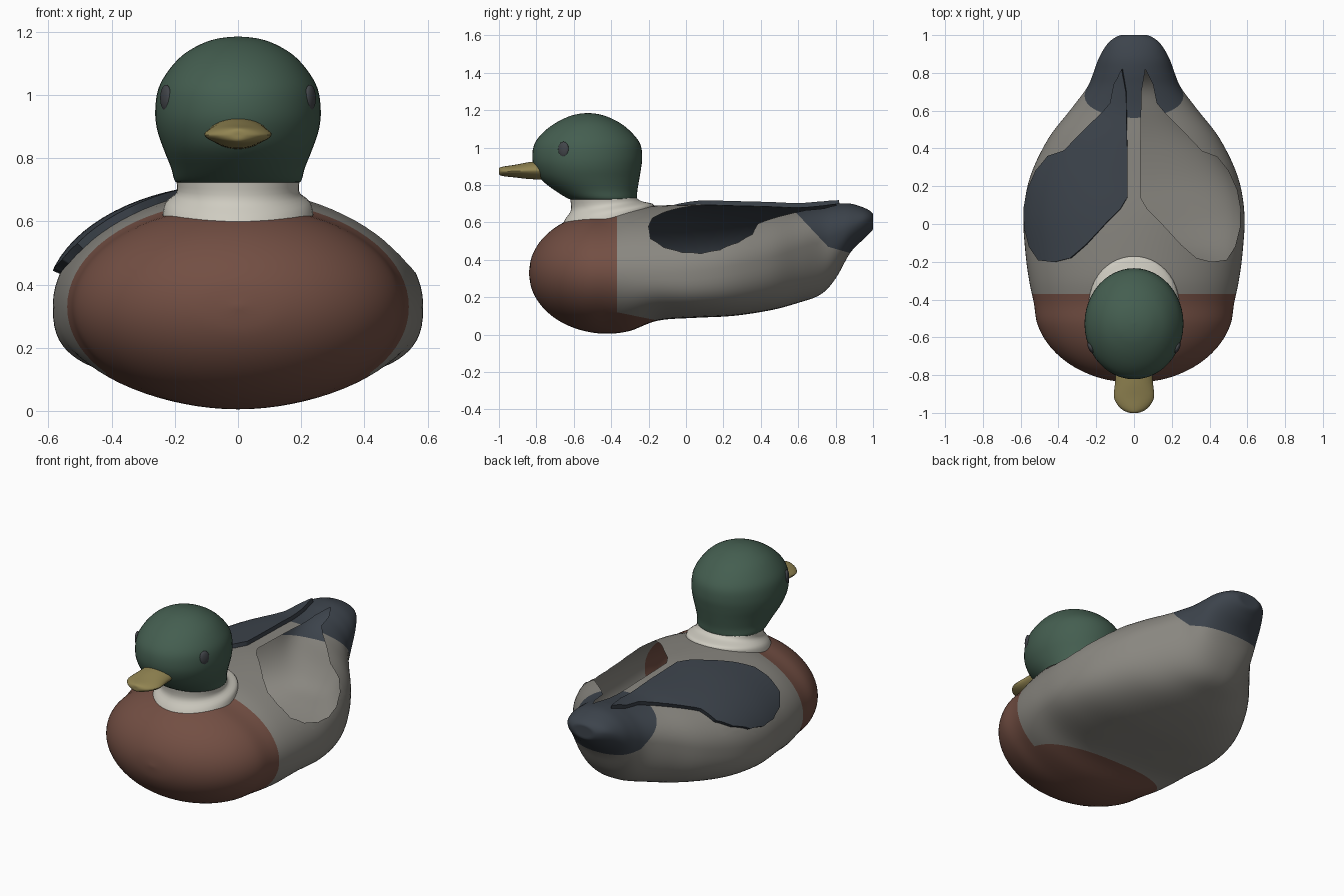
import bpy, bmesh, math
from mathutils import Vector, Matrix
from mathutils.geometry import intersect_point_line

if "Cube" in bpy.data.objects:
    bpy.data.objects.remove(bpy.data.objects["Cube"])


def material(name, rgb):
    m = bpy.data.materials.new(name)
    m.use_nodes = True
    m.diffuse_color = (*rgb, 1)
    bsdf = m.node_tree.nodes["Principled BSDF"]
    bsdf.inputs["Base Color"].default_value = (*rgb, 1)
    bsdf.inputs["Roughness"].default_value = 0.7
    return m


GREY = material("warm grey", (0.25, 0.24, 0.215))
BROWN = material("chestnut brown", (0.17, 0.077, 0.056))
SLATE = material("dark slate", (0.046, 0.057, 0.072))
GREEN = material("bottle green", (0.058, 0.112, 0.08))
CREAM = material("cream white", (0.62, 0.6, 0.53))
GOLD = material("olive gold", (0.29, 0.235, 0.085))
EYE = material("eye charcoal", (0.055, 0.06, 0.068))


def add_object(name, bm, mats, angle=40):
    me = bpy.data.meshes.new(name)
    bm.to_mesh(me)
    bm.free()
    for m in mats:
        me.materials.append(m)
    ob = bpy.data.objects.new(name, me)
    bpy.context.collection.objects.link(ob)
    smooth(ob, angle)
    return ob


def smooth(ob, angle=40):
    bpy.ops.object.select_all(action='DESELECT')
    ob.select_set(True)
    bpy.context.view_layer.objects.active = ob
    bpy.ops.object.shade_smooth_by_angle(angle=math.radians(angle))


def catmull(rows, steps):
    """Smoothly subdivide a list of section rows."""
    out = []
    for i in range(len(rows) - 1):
        quad = [rows[max(i - 1, 0)], rows[i], rows[i + 1], rows[min(i + 2, len(rows) - 1)]]
        for k in range(steps):
            t = k / steps
            out.append([b + 0.5 * t * (c - a + t * (2 * a - 5 * b + 4 * c - d + t * (3 * (b - c) + d - a)))
                        for a, b, c, d in zip(*quad)])
    return out + [rows[-1]]


def skin(rings, closed):
    """Bridge rings of points into quads."""
    bm = bmesh.new()
    vs = [[bm.verts.new(p) for p in ring] for ring in rings]
    n = len(vs[0])
    for a, b in zip(vs, vs[1:]):
        for i in range(n if closed else n - 1):
            j = (i + 1) % n
            bm.faces.new((a[i], a[j], b[j], b[i]))
    bmesh.ops.remove_doubles(bm, verts=bm.verts, dist=1e-5)
    bmesh.ops.recalc_face_normals(bm, faces=bm.faces)
    return bm


def spow(v, e):
    return math.copysign(abs(v) ** e, v)


# Body half: sections of y, half width, bottom, middle, top, belly squareness
sections = []
for deg in range(0, 90, 15):
    s, c = math.sin(math.radians(deg)), math.cos(math.radians(deg))
    sections.append((-0.42 - 0.42 * c, 0.53 * s, 0.33 - 0.325 * s, 0.33, 0.33 + 0.325 * s, 2))
sections += [
    (-0.42, 0.53, 0.005, 0.33, 0.655, 2), (-0.30, 0.555, 0.02, 0.33, 0.68, 2.2),
    (-0.15, 0.575, 0.075, 0.33, 0.69, 2.6), (0.05, 0.585, 0.09, 0.34, 0.695, 3),
    (0.25, 0.55, 0.10, 0.37, 0.69, 3), (0.45, 0.455, 0.13, 0.41, 0.685, 2.8),
    (0.60, 0.34, 0.17, 0.46, 0.68, 2.6), (0.72, 0.25, 0.215, 0.5, 0.69, 2.4),
    (0.80, 0.215, 0.30, 0.53, 0.70, 2.2), (0.88, 0.185, 0.44, 0.57, 0.70, 2),
    (0.96, 0.135, 0.52, 0.61, 0.675, 2), (1.0, 0.07, 0.565, 0.61, 0.645, 2),
    (1.0, 0, 0.61, 0.61, 0.61, 2)]


def body_ring(row):
    y, w, zb, zm, zt, n = row
    ring = []
    for i in range(41):
        a = math.pi * (i / 40 - 0.5)
        e = 2 / n if a < 0 else 1
        x = max(w, 0) * abs(math.cos(a)) ** e if 0 < i < 40 else 0
        ring.append((x, min(y, 1), zm + (zt - zm if a > 0 else zm - zb) * spow(math.sin(a), e)))
    return ring


half = skin([body_ring(r) for r in catmull(sections, 5)], False)
if max(half.faces, key=lambda f: f.calc_center_median().x).normal.x < 0:
    bmesh.ops.reverse_faces(half, faces=half.faces)


def cut(bm, point, normal, keep):
    """Score a plane into the faces that pass the test."""
    faces = [f for f in bm.faces if keep(f.calc_center_median(), f.normal)]
    geom = set(faces) | {e for f in faces for e in f.edges} | {v for f in faces for v in f.verts}
    bmesh.ops.bisect_plane(bm, geom=list(geom), dist=1e-5, plane_co=point, plane_no=normal)


# Colour borders scored into the body
BREAST = (Vector((0, -0.37, 0)), Vector((0, 1, 0)))
BELLY = (Vector((0, -0.15, 0.075)), Vector((0, 0.045, 0.22)))
TAIL = (Vector((0, 0.76, 0.47)), Vector((0, 0.17, 0.16)))
VENT = (Vector((0, 0.76, 0.47)), Vector((0, 0.04, 0.14)))
cut(half, *BREAST, lambda c, n: c.y < -0.2)
cut(half, *BELLY, lambda c, n: -0.45 < c.y < 0 and c.z < 0.25)
cut(half, *TAIL, lambda c, n: c.y > 0.4)
cut(half, *VENT, lambda c, n: c.y > 0.6)

# Wing outline seen from above
outline = [Vector(p) for p in (
    (0.06, 0.82), (0.04, 0.7), (0.035, 0.4), (0.035, 0.14), (0.07, 0.08), (0.14, 0.01),
    (0.25, -0.11), (0.33, -0.18), (0.41, -0.2), (0.49, -0.19), (0.535, -0.12), (0.56, -0.02),
    (0.563, 0.08), (0.545, 0.18), (0.5, 0.28), (0.44, 0.355), (0.36, 0.385), (0.27, 0.48),
    (0.17, 0.58), (0.12, 0.64), (0.1, 0.74))]
edges = list(zip(outline, outline[1:] + outline[:1]))


def near(a, b):
    def test(c, n):
        p, t = intersect_point_line(c.xy, a, b)
        q = a.lerp(b, min(max(t, 0), 1))
        return n.z > 0 and c.z > 0.36 and (c.xy - q).length < 0.05
    return test


for a, b in edges:
    d = b - a
    cut(half, (a.x, a.y, 0), (d.y, -d.x, 0), near(a, b))


def in_wing(f):
    c = f.calc_center_median()
    inside = False
    for a, b in edges:
        if (a.y > c.y) != (b.y > c.y) and c.x < a.x + (c.y - a.y) * (b.x - a.x) / (b.y - a.y):
            inside = not inside
    return inside and f.normal.z > 0 and c.z > 0.36


def ahead(c, plane):
    return (c - plane[0]).dot(plane[1]) > 0


# Body shell, open where the wings sit
body = half.copy()
bmesh.ops.delete(body, geom=[f for f in body.faces if in_wing(f)], context='FACES')
bmesh.ops.mirror(body, geom=body.verts[:] + body.edges[:] + body.faces[:],
                 matrix=Matrix.Identity(4), merge_dist=1e-4, axis='X')
bmesh.ops.recalc_face_normals(body, faces=body.faces)
for f in body.faces:
    c = f.calc_center_median()
    if not ahead(c, BREAST) or (c.y < 0 and not ahead(c, BELLY)):
        f.material_index = 1
    elif ahead(c, TAIL) and ahead(c, VENT):
        f.material_index = 2
add_object("body", body, [GREY, BROWN, SLATE], 60)

# Right wing, a raised panel over the right opening
wing = half
bmesh.ops.delete(wing, geom=[f for f in wing.faces if not in_wing(f)], context='FACES')
bmesh.ops.scale(wing, vec=(-1, 1, 1), verts=wing.verts)
bmesh.ops.reverse_faces(wing, faces=wing.faces)
wing_ob = add_object("right_wing", wing, [SLATE])
solid = wing_ob.modifiers.new("thickness", 'SOLIDIFY')
solid.thickness = 0.025
solid.offset = 1
bpy.ops.object.modifier_apply(modifier=solid.name)
smooth(wing_ob)


def stack(rows, steps, tilt=0):
    """Rings of z, front y, back y, half width stacked upward."""
    rings = []
    for z, y0, y1, w in catmull(rows, steps):
        cy, ry = (y0 + y1) / 2, (y1 - y0) / 2
        lean = tilt * max(0, 0.73 - z)
        rings.append([(w * math.cos(a), cy + ry * math.sin(a), z + lean * math.sin(a))
                      for a in (math.tau * i / 48 for i in range(48))])
    return skin(rings, True)


# Collar and head
add_object("collar", stack([(0.61, -0.68, -0.17, 0.24), (0.655, -0.65, -0.18, 0.23),
                            (0.69, -0.615, -0.24, 0.195), (0.73, -0.62, -0.262, 0.195)], 4, 0.6), [CREAM], 60)
add_object("head", stack([
    (0.725, -0.60, -0.28, 0.17), (0.725, -0.625, -0.264, 0.198), (0.77, -0.70, -0.26, 0.212),
    (0.83, -0.775, -0.25, 0.236), (0.89, -0.81, -0.24, 0.256), (0.95, -0.822, -0.234, 0.262),
    (1.02, -0.81, -0.245, 0.252), (1.08, -0.765, -0.29, 0.218), (1.13, -0.70, -0.35, 0.17),
    (1.165, -0.63, -0.42, 0.108), (1.18, -0.575, -0.475, 0.055), (1.185, -0.525, -0.525, 0)], 4), [GREEN], 60)

# Bill: sections of y, half width, middle z, half height
bill_rows = [(-1.0, 0, 0.873, 0), (-0.998, 0.03, 0.873, 0.018), (-0.975, 0.072, 0.873, 0.026),
             (-0.92, 0.106, 0.874, 0.033), (-0.84, 0.1, 0.877, 0.045), (-0.75, 0.095, 0.88, 0.052)]
bill = skin([[(w * math.cos(a), y, z + h * spow(math.sin(a), 1.25))
              for a in (math.tau * i / 32 for i in range(32))]
             for y, w, z, h in catmull(bill_rows, 3)], True)
add_object("bill", bill, [GOLD])

# Eyes
for side, label in ((1, "left"), (-1, "right")):
    eye = bmesh.new()
    bmesh.ops.create_uvsphere(eye, u_segments=24, v_segments=12, radius=1)
    bmesh.ops.scale(eye, vec=(0.014, 0.031, 0.042), verts=eye.verts)
    place = Matrix.Translation((side * 0.228, -0.655, 0.99)) @ Matrix.Rotation(-side * 0.45, 4, 'Z')
    bmesh.ops.transform(eye, matrix=place, verts=eye.verts)
    add_object(label + "_eye", eye, [EYE])
